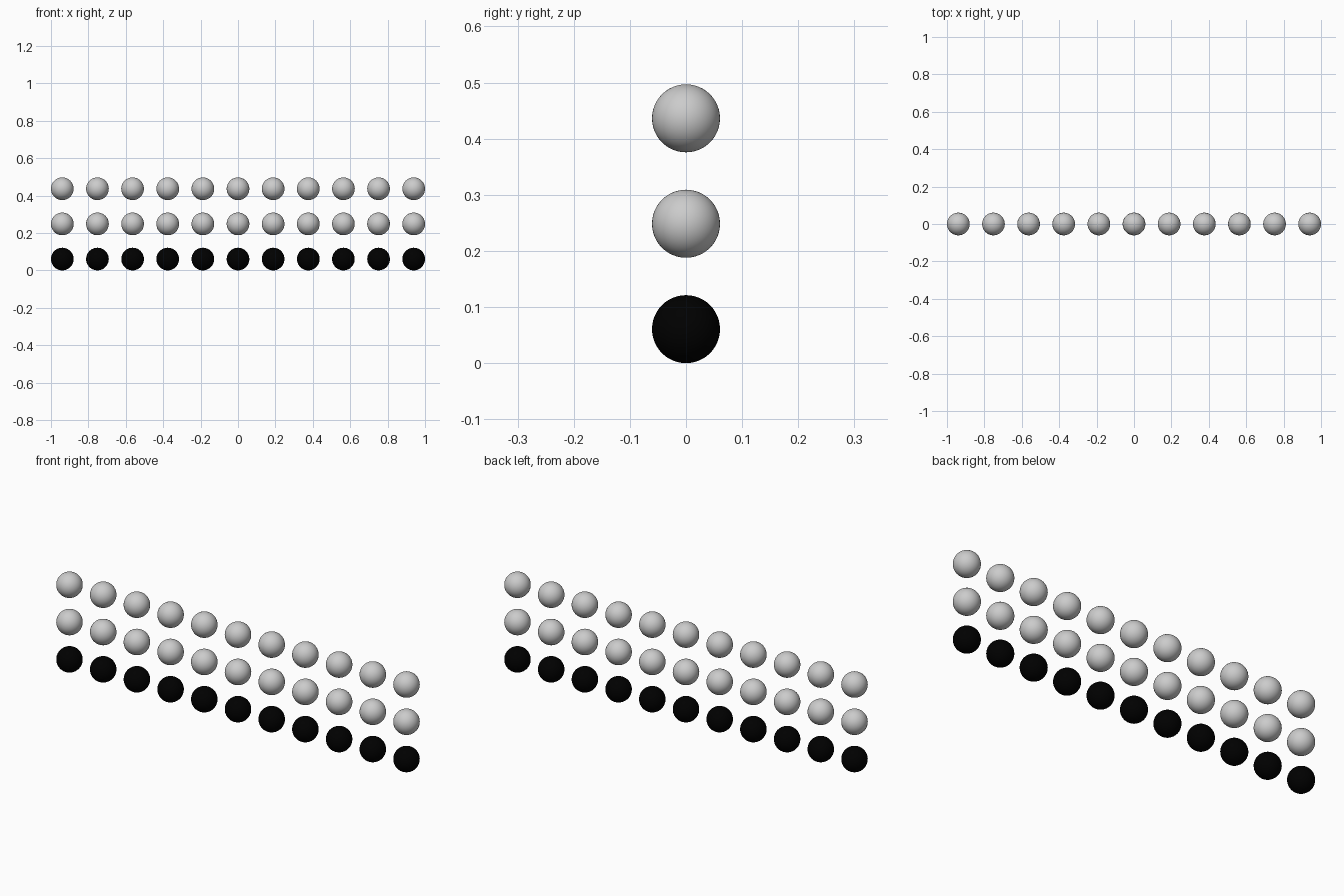
import bpy

if "Cube" in bpy.data.objects:
    bpy.data.objects.remove(bpy.data.objects["Cube"])

RADIUS = 0.0606
COLS, ROWS = 11, 3
PITCH = (2 - 2 * RADIUS) / (COLS - 1)

# Black finish for the bottom row
black = bpy.data.materials.new("black")
black.diffuse_color = (0.0, 0.0, 0.0, 1)
black.use_nodes = True
black.node_tree.nodes["Principled BSDF"].inputs["Base Color"].default_value = black.diffuse_color


def ball(name, x, z, material=None):
    bpy.ops.mesh.primitive_uv_sphere_add(segments=48, ring_count=24,
                                         radius=RADIUS, location=(x, 0, z))
    obj = bpy.context.object
    obj.name = name
    bpy.ops.object.shade_smooth()
    if material:
        obj.data.materials.append(material)
    return obj


# Grid of balls: black bottom row, two grey rows above
row_names = ["bottom_ball", "middle_ball", "top_ball"]
for row in range(ROWS):
    for col in range(COLS):
        ball(f"{row_names[row]}_{col + 1}",
             (col - (COLS - 1) / 2) * PITCH,
             RADIUS + row * PITCH,
             black if row == 0 else None)
